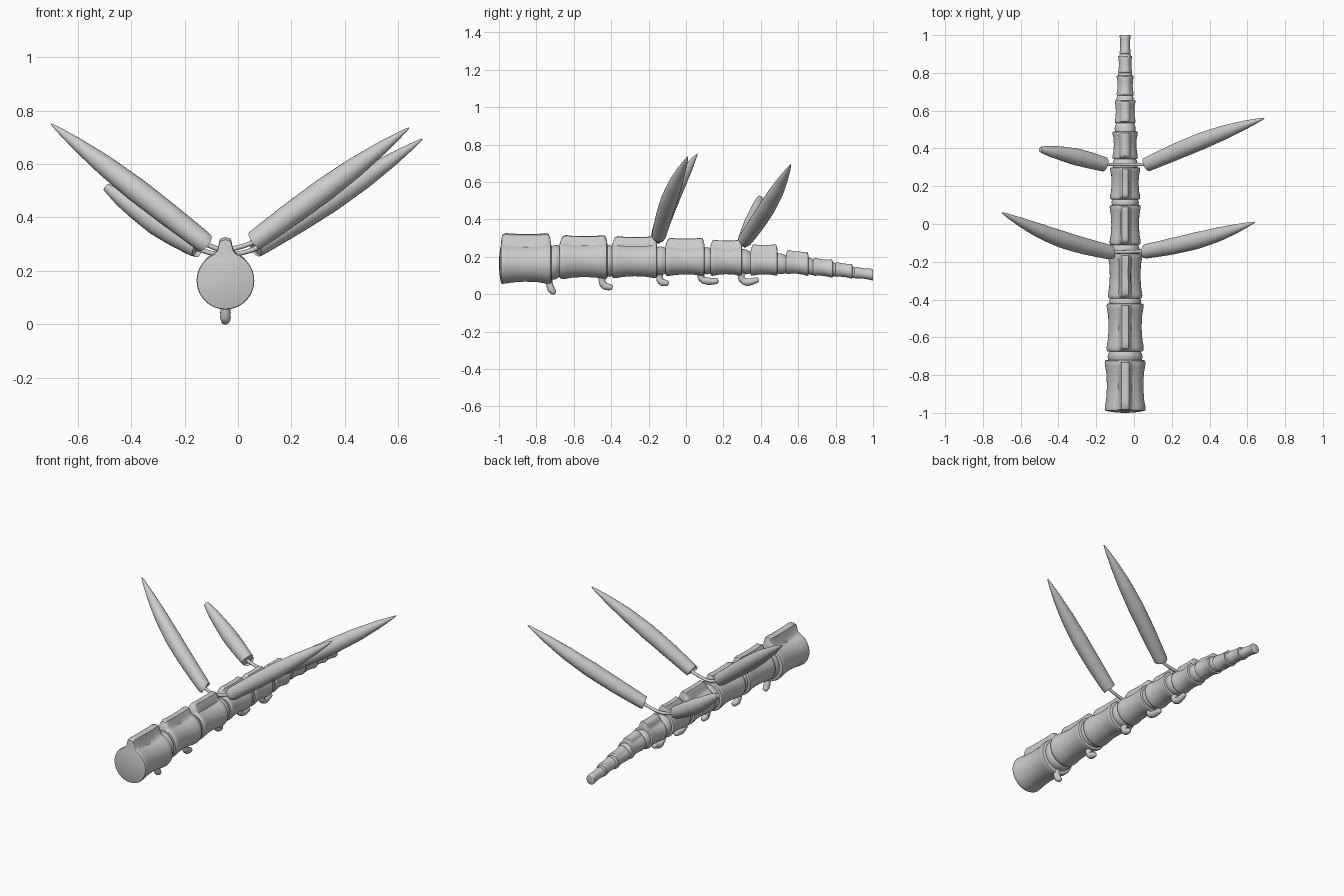
import bpy, bmesh, math
from mathutils import Vector

if "Cube" in bpy.data.objects:
    bpy.data.objects.remove(bpy.data.objects["Cube"])

CX = -0.047   # body axis
grey = bpy.data.materials.new("bone grey")
grey.diffuse_color = (0.6, 0.6, 0.6, 1)
grey.use_nodes = True
grey.node_tree.nodes["Principled BSDF"].inputs["Base Color"].default_value = grey.diffuse_color


def loft(name, rings, angle=40):
    """Skin a list of closed rings and cap both ends."""
    bm = bmesh.new()
    rows = [[bm.verts.new(p) for p in ring] for ring in rings]
    n = len(rows[0])
    for a, b in zip(rows, rows[1:]):
        for i in range(n):
            j = (i + 1) % n
            bm.faces.new((a[i], a[j], b[j], b[i]))
    bm.faces.new(rows[0][::-1])
    bm.faces.new(rows[-1])
    bmesh.ops.recalc_face_normals(bm, faces=bm.faces)
    me = bpy.data.meshes.new(name)
    bm.to_mesh(me)
    bm.free()
    ob = bpy.data.objects.new(name, me)
    bpy.context.collection.objects.link(ob)
    me.materials.append(grey)
    bpy.ops.object.select_all(action='DESELECT')
    ob.select_set(True)
    bpy.context.view_layer.objects.active = ob
    bpy.ops.object.shade_smooth_by_angle(angle=math.radians(angle))
    return ob


def body_ring(y, cz, r, ridge=0.0, n=48):
    """Circle across the body axis with a narrow crest on top."""
    ring = []
    for i in range(n):
        a = 2 * math.pi * i / n
        d = min(a, 2 * math.pi - a)
        half = 0.024 / r
        rr = r + ridge * math.exp(-(d / half) ** 4)
        ring.append((CX + rr * math.sin(a), y, cz + rr * math.cos(a)))
    return ring


def tube(name, pts, radii, n=20, flat=1.0, steps=6):
    """Round tube along a smooth path through the points."""
    pts = [Vector(p) for p in pts]
    path, rad = [], []
    for i in range(len(pts) - 1):
        p0, p1 = pts[max(i - 1, 0)], pts[i]
        p2, p3 = pts[i + 1], pts[min(i + 2, len(pts) - 1)]
        for k in range(steps + (i == len(pts) - 2)):
            t = k / steps
            path.append(0.5 * (2 * p1 + (p2 - p0) * t + (2 * p0 - 5 * p1 + 4 * p2 - p3) * t * t
                               + (3 * p1 - p0 - 3 * p2 + p3) * t ** 3))
            rad.append(radii[i] + (radii[i + 1] - radii[i]) * t)
    rings = []
    for i, p in enumerate(path):
        d = (path[min(i + 1, len(path) - 1)] - path[max(i - 1, 0)]).normalized()
        u = d.cross(Vector((0, 1, 0)) if abs(d.y) < 0.8 else Vector((1, 0, 0))).normalized()
        v = d.cross(u)
        rings.append([p + rad[i] * (math.cos(a) * u + flat * math.sin(a) * v)
                      for a in (2 * math.pi * k / n for k in range(n))])
    return loft(name, rings, 50)


# Vertebra-like body segments: start, end, axis height, radius, crest top
segments = [(-1.0, -0.72, 0.163, 0.108, 0.328), (-0.675, -0.42, 0.179, 0.098, 0.317),
            (-0.395, -0.155, 0.177, 0.091, 0.311), (-0.11, 0.10, 0.179, 0.082, 0.302),
            (0.13, 0.30, 0.178, 0.080, 0.292), (0.345, 0.49, 0.166, 0.067, 0.267),
            (0.535, 0.655, 0.158, 0.055, 0.232), (0.68, 0.785, 0.138, 0.045, 0.190),
            (0.80, 0.89, 0.125, 0.037, 0.167), (0.90, 1.0, 0.108, 0.029, 0.141)]
# Along each segment: position, radius factor, crest factor
shape = [(0, 0.93, 0.0), (0.02, 0.98, 0.3), (0.06, 1.0, 0.8), (0.12, 0.99, 1.0),
         (0.25, 0.93, 1.05), (0.5, 0.89, 1.1), (0.75, 0.92, 1.05), (0.88, 0.98, 1.0),
         (0.95, 1.0, 0.9), (0.985, 0.98, 0.4), (1, 0.9, 0.0)]
for k, (y0, y1, cz, r, top) in enumerate(segments):
    rings = []
    if k == 0:   # slightly domed front end
        rings = [body_ring(y0 + 0.012 * f * f, cz, r * f) for f in (0.05, 0.3, 0.55, 0.8)]
    for t, rf, cf in shape:
        y = y0 + (y1 - y0) * t
        if k == 0:
            y = max(y, y0 + 0.012 + 0.01 * t)
            rf = max(rf, 0.97) if t < 0.1 else rf
        # the tail segments slope gently down
        z = cz - (0.012 * (t - 0.5) if k > 5 else 0)
        rings.append(body_ring(y, z, r * rf, max(top - cz - r, 0) * cf))
    loft("body_segment_%d" % (k + 1), rings)

# Rounded joints between the segments
for k, (a, b) in enumerate(zip(segments, segments[1:])):
    y0, y1 = a[1] - 0.015, b[0] + 0.015
    rings = []
    for t, f in ((0, 0.8), (0.2, 0.84), (0.45, 0.9), (0.65, 0.87), (0.8, 0.81), (1, 0.8)):
        cz, r = a[2] + (b[2] - a[2]) * t, a[3] + (b[3] - a[3]) * t
        rings.append(body_ring(y0 + (y1 - y0) * t, cz, r * f))
    loft("joint_%d" % (k + 1), rings)

# Small hooked feet below the joints: path of (y, z)
feet = [[(-0.735, 0.10), (-0.73, 0.055), (-0.72, 0.025), (-0.705, 0.009)],
        [(-0.45, 0.10), (-0.447, 0.06), (-0.43, 0.042), (-0.40, 0.036)],
        [(-0.14, 0.115), (-0.14, 0.08), (-0.128, 0.064), (-0.10, 0.058)],
        [(0.08, 0.10), (0.085, 0.08), (0.12, 0.069), (0.165, 0.070)],
        [(0.295, 0.105), (0.30, 0.078), (0.33, 0.064), (0.38, 0.076)]]
for k, path in enumerate(feet):
    pts = [(CX, y, z) for y, z in path]
    end = Vector(pts[-1]) + (Vector(pts[-1]) - Vector(pts[-2])).normalized() * 0.008
    tube("foot_%d" % (k + 1), pts + [end], [0.018, 0.018, 0.02, 0.015, 0.005], n=16)

# Spikes: base, middle offset, tip, tip radius
spikes = {"front_left_spike": ((-0.125, -0.15, 0.305), (0, -0.025, 0.0), (-0.70, 0.06, 0.75), 0.002),
          "front_right_spike": ((0.062, -0.145, 0.312), (0, -0.015, 0.0), (0.64, 0.01, 0.735), 0.002),
          "back_left_spike": ((-0.155, 0.315, 0.288), (0, 0.005, -0.01), (-0.495, 0.395, 0.515), 0.014),
          "back_right_spike": ((0.068, 0.315, 0.288), (0, 0.01, -0.005), (0.69, 0.56, 0.693), 0.002)}
for name, (base, mid, tip, rt) in spikes.items():
    b, m, e = Vector(base), Vector(mid), Vector(tip)
    stations = [(0, 0.036), (0.03, 0.039), (0.25, 0.044), (0.45, 0.045), (0.65, 0.038),
                (0.83, 0.023 + rt * 0.5), (1, rt)]
    pts = [b.lerp(e, t) + m * math.sin(math.pi * t) for t, _ in stations]
    tube(name, pts, [r for _, r in stations], n=24)

# Curved rods carrying each pair of spikes through the joints
for name, l, r, sag in (("front_rod", "front_left_spike", "front_right_spike", 0.278),
                        ("back_rod", "back_left_spike", "back_right_spike", 0.258)):
    a, b = Vector(spikes[l][0]), Vector(spikes[r][0])
    y = (a.y + b.y) / 2
    tube(name, [a + Vector((-0.02, 0, 0.012)), a + Vector((0.02, 0, -0.012)), (CX, y, sag),
                b + Vector((-0.02, 0, -0.012)), b + Vector((0.02, 0, 0.012))], [0.009] * 5, n=12)
